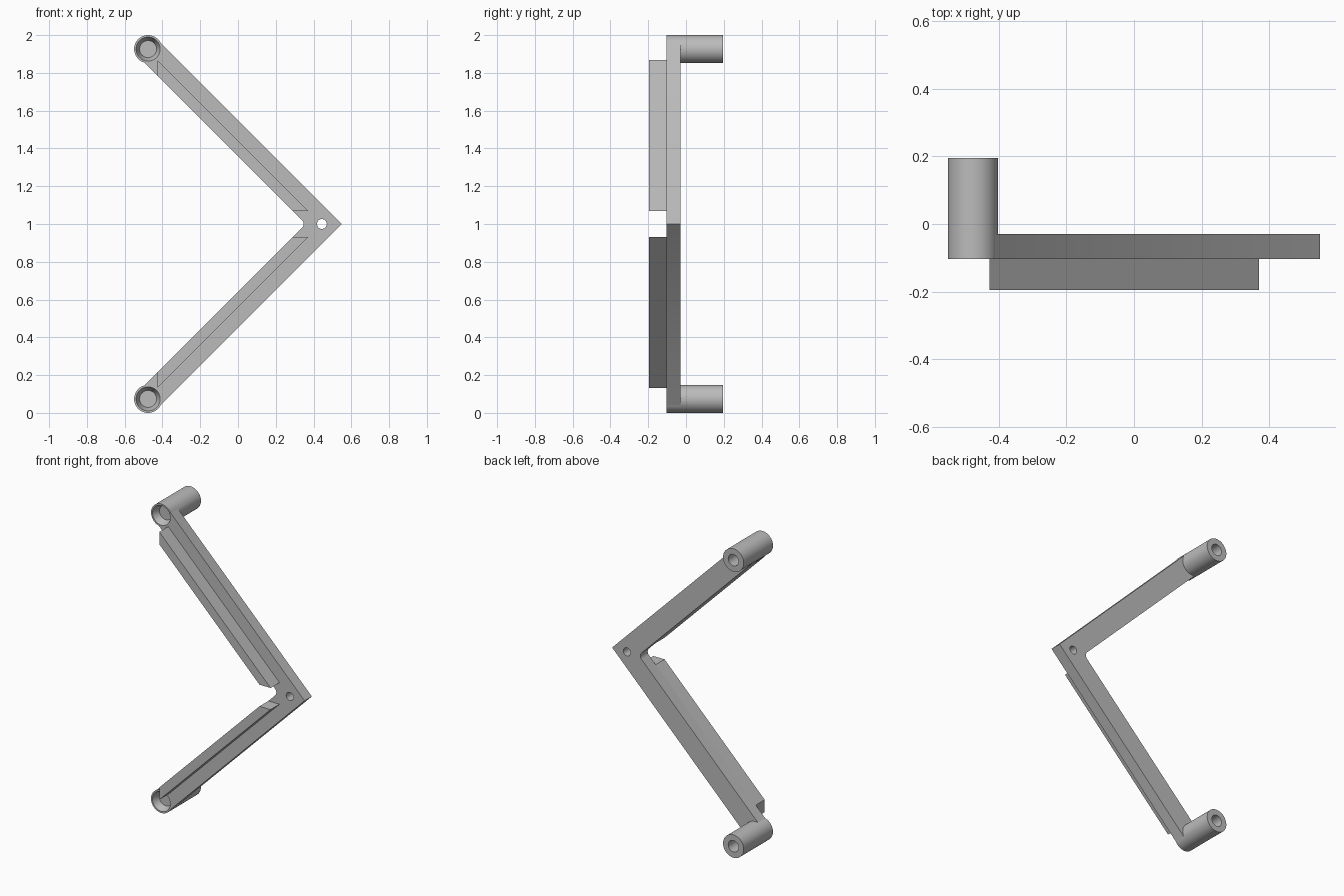
import bpy, bmesh, math
from mathutils import Vector, Matrix

if "Cube" in bpy.data.objects:
    bpy.data.objects.remove(bpy.data.objects["Cube"])

grey = bpy.data.materials.new("plain grey")
grey.use_nodes = True
grey.diffuse_color = (0.5, 0.5, 0.5, 1)
grey.node_tree.nodes["Principled BSDF"].inputs["Base Color"].default_value = (0.5, 0.5, 0.5, 1)

# Depth layers, front to back
RIDGE_Y, FRONT_Y, PLATE_Y, BACK_Y = -0.195, -0.104, -0.03, 0.195
MID_Z = 1.0
BOSS_X, BOSS_Z, BOSS_R = -0.476, 1.926, 0.074
OUTER, INNER, RIDGE = 1.55, 1.36, 1.44   # x + z along each sloping edge


def finish(name, bm):
    bmesh.ops.recalc_face_normals(bm, faces=bm.faces)
    mesh = bpy.data.meshes.new(name)
    bm.to_mesh(mesh)
    bm.free()
    mesh.materials.append(grey)
    obj = bpy.data.objects.new(name, mesh)
    bpy.context.collection.objects.link(obj)
    return obj


def flip(points):
    return [(x, 2 * MID_Z - z) for x, z in reversed(points)]


def prism(name, outline, y0, y1):
    bm = bmesh.new()
    face = bm.faces.new([bm.verts.new((x, y0, z)) for x, z in outline])
    new = bmesh.ops.extrude_face_region(bm, geom=[face])["geom"]
    verts = [v for v in new if isinstance(v, bmesh.types.BMVert)]
    bmesh.ops.translate(bm, verts=verts, vec=(0, y1 - y0, 0))
    return finish(name, bm)


def rod(name, x, z, r0, r1, y0, y1):
    """Cylinder or cone along y, radius r0 at y0 and r1 at y1."""
    bm = bmesh.new()
    bmesh.ops.create_cone(bm, cap_ends=True, segments=64, radius1=r0, radius2=r1,
                          depth=y1 - y0)
    bmesh.ops.transform(bm, verts=bm.verts, matrix=Matrix.Translation((x, (y0 + y1) / 2, z))
                        @ Matrix.Rotation(-math.pi / 2, 4, "X"))
    return finish(name, bm)


def combine(target, tool, operation):
    mod = target.modifiers.new(operation.lower(), "BOOLEAN")
    mod.operation, mod.solver, mod.object = operation, "EXACT", tool
    bpy.context.view_layer.objects.active = target
    bpy.ops.object.modifier_apply(modifier=mod.name)
    bpy.data.objects.remove(tool)


# V-shaped plate: both arms end square at the boss centres, inner corner rounded
half = math.sqrt(0.5)
inner_off = (INNER - BOSS_X - BOSS_Z) / 2
outer_off = (OUTER - BOSS_X - BOSS_Z) / 2
r = 0.03
cx = INNER - MID_Z - r / half
fillet = [(cx + r * math.cos(a), MID_Z + r * math.sin(a))
          for a in (math.pi / 4, math.pi / 8)]
upper = [(BOSS_X + outer_off, BOSS_Z + outer_off),
         (BOSS_X + inner_off, BOSS_Z + inner_off)] + fillet
outline = upper + [(cx + r, MID_Z)] + flip(upper) + [(OUTER - MID_Z, MID_Z)]
bracket = prism("angle_bracket", outline, FRONT_Y, PLATE_Y)

# Tubular standoffs at both arm ends
ends = (BOSS_Z, 2 * MID_Z - BOSS_Z)
for z in ends:
    combine(bracket, rod("standoff", BOSS_X, z, BOSS_R, BOSS_R, FRONT_Y, BACK_Y), "UNION")

# Through holes and front countersinks
for z in ends:
    combine(bracket, rod("bore", BOSS_X, z, 0.037, 0.037, -0.3, 0.3), "DIFFERENCE")
    combine(bracket, rod("countersink", BOSS_X, z, 0.0645, 0.045, FRONT_Y - 0.002,
                         FRONT_Y + 0.045), "DIFFERENCE")
combine(bracket, rod("corner_hole", 0.444, MID_Z, 0.026, 0.026, -0.3, 0.3), "DIFFERENCE")

# Raised ridges along the inner edge of each arm
left, low = -0.427, 1.07
ridge = [(left, INNER - left), (INNER - low, low), (RIDGE - low, low), (left, RIDGE - left)]
parts = [bracket,
         prism("upper_ridge", ridge, RIDGE_Y, FRONT_Y),
         prism("lower_ridge", flip(ridge), RIDGE_Y, FRONT_Y)]

# Smooth round walls, crisp edges
bpy.ops.object.select_all(action="DESELECT")
for obj in parts:
    obj.select_set(True)
bpy.context.view_layer.objects.active = bracket
bpy.ops.object.shade_smooth_by_angle(angle=math.radians(25))
